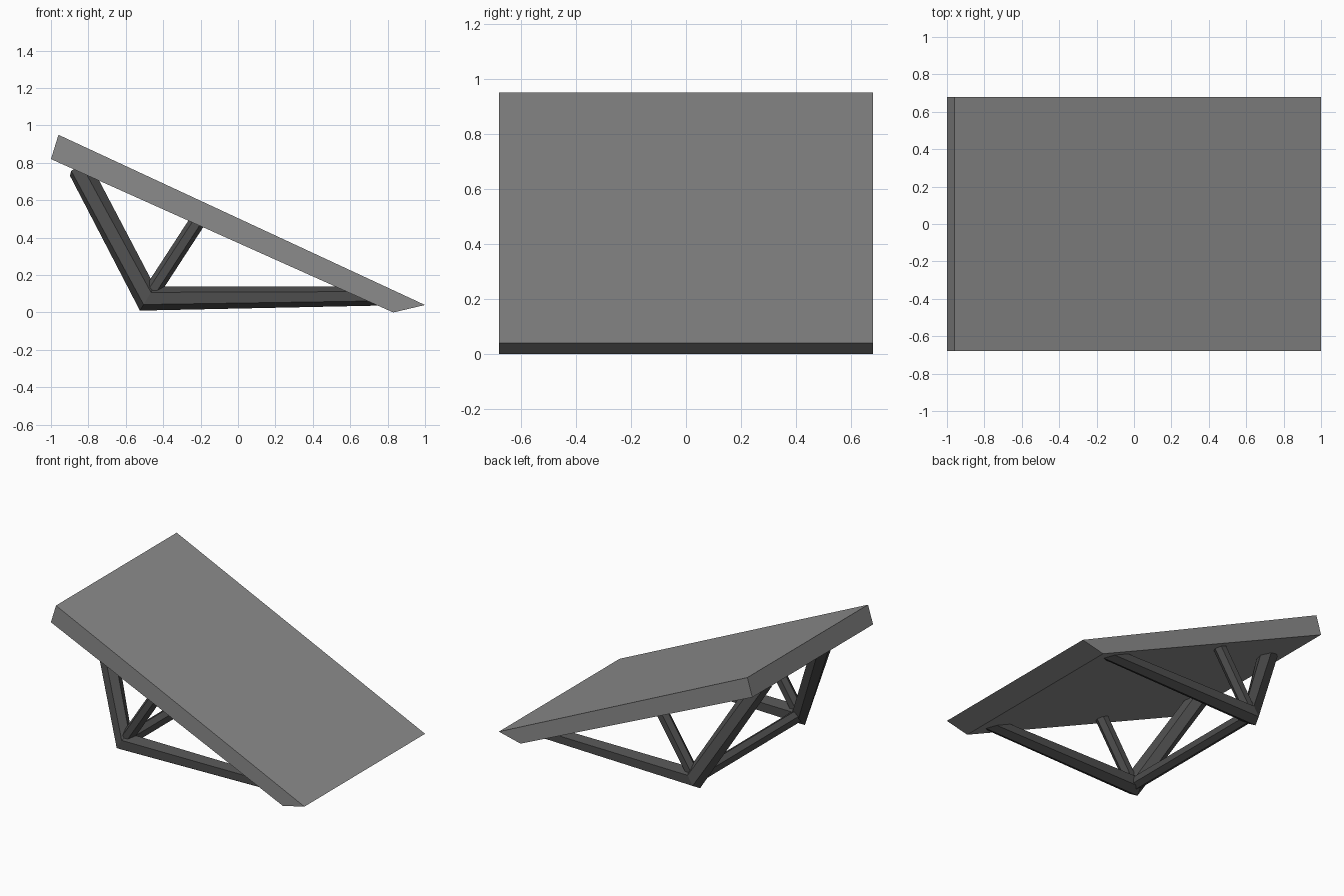
import bpy, math
from mathutils import Vector

if "Cube" in bpy.data.objects:
    bpy.data.objects.remove(bpy.data.objects["Cube"])


def material(name, v):
    m = bpy.data.materials.new(name)
    m.diffuse_color = (v, v, v, 1)
    m.use_nodes = True
    m.node_tree.nodes["Principled BSDF"].inputs["Base Color"].default_value = m.diffuse_color
    return m


panel_grey = material("panel grey", 0.26)
frame_grey = material("dark frame grey", 0.075)


def make(name, verts, faces, mat):
    me = bpy.data.meshes.new(name)
    me.from_pydata(verts, [], faces)
    me.materials.append(mat)
    ob = bpy.data.objects.new(name, me)
    bpy.context.collection.objects.link(ob)
    # consistent outward normals
    import bmesh
    bm = bmesh.new()
    bm.from_mesh(me)
    bmesh.ops.recalc_face_normals(bm, faces=bm.faces)
    bm.to_mesh(me)
    bm.free()
    return ob


def ring(c, up, side, r, twist=0.0, stretch=1.0):
    """Six points around c; the first one lies along 'up'."""
    pts = []
    for i in range(6):
        a = i * math.pi / 3 + twist
        pts.append(c + up * (r * stretch * math.cos(a)) + side * (r * math.sin(a)))
    return pts


def tube(name, rings, mat):
    n = len(rings)
    verts = [p for rg in rings for p in rg]
    faces = [(k * 6 + i, k * 6 + (i + 1) % 6, (k + 1) * 6 + (i + 1) % 6, (k + 1) * 6 + i)
             for k in range(n - 1) for i in range(6)]
    faces += [tuple(range(5, -1, -1)), tuple(range((n - 1) * 6, n * 6))]
    return make(name, verts, faces, mat)


def strut(name, a, b, r, up):
    d = (b - a).normalized()
    side = up.cross(d).normalized()
    up = d.cross(side)
    return tube(name, [ring(a, up, side, r), ring(b, up, side, r)], frame_grey)


# Sloping panel: side profile extruded across y
W = 0.68
profile = [(-0.96, 0.95), (-1.0, 0.82), (0.83, 0.0), (1.0, 0.04)]
verts = [(x, y, z) for y in (-W, W) for x, z in profile]
faces = [(0, 1, 2, 3), (7, 6, 5, 4)] + [(i, (i + 1) % 4, (i + 1) % 4 + 4, i + 4) for i in range(4)]
make("sloping_panel", verts, faces, panel_grey)

Y = 0.59
Z = Vector((0, 0, 1))
for s, tag in ((-1, "front"), (1, "back")):
    joint = Vector((-0.485, s * Y, 0.075))
    top = Vector((-0.845, s * 0.33, 0.765))
    foot = Vector((0.76, s * Y, 0.087))
    side = Vector((0, s, 0))
    # Bent rail: leaning leg and ground beam in one mitred sweep
    d = (top - joint).normalized()
    flat = Vector((d.x, 0, d.z)).normalized()
    miter = (flat + Vector((1, 0, 0))).normalized()
    up = Vector((flat.z, 0, -flat.x))
    out = up.cross(d).normalized()
    if out.y * s < 0:
        out = -out
    tube(tag + "_bent_rail", [ring(top, up, out, 0.065, math.radians(14)),
                              ring(joint, miter, side, 0.065, 0, 1.17),
                              ring(foot, Z, side, 0.05)], frame_grey)
    # Thin diagonal brace up to the panel
    strut(tag + "_brace", joint + Vector((0.02, 0, 0.03)),
          Vector((-0.215, s * Y, 0.49)), 0.043, Vector((0.8, 0, -0.6)))

# Cross bar joining the two bends
strut("cross_bar", Vector((-0.485, -Y, 0.075)), Vector((-0.485, Y, 0.075)), 0.045, Z)
